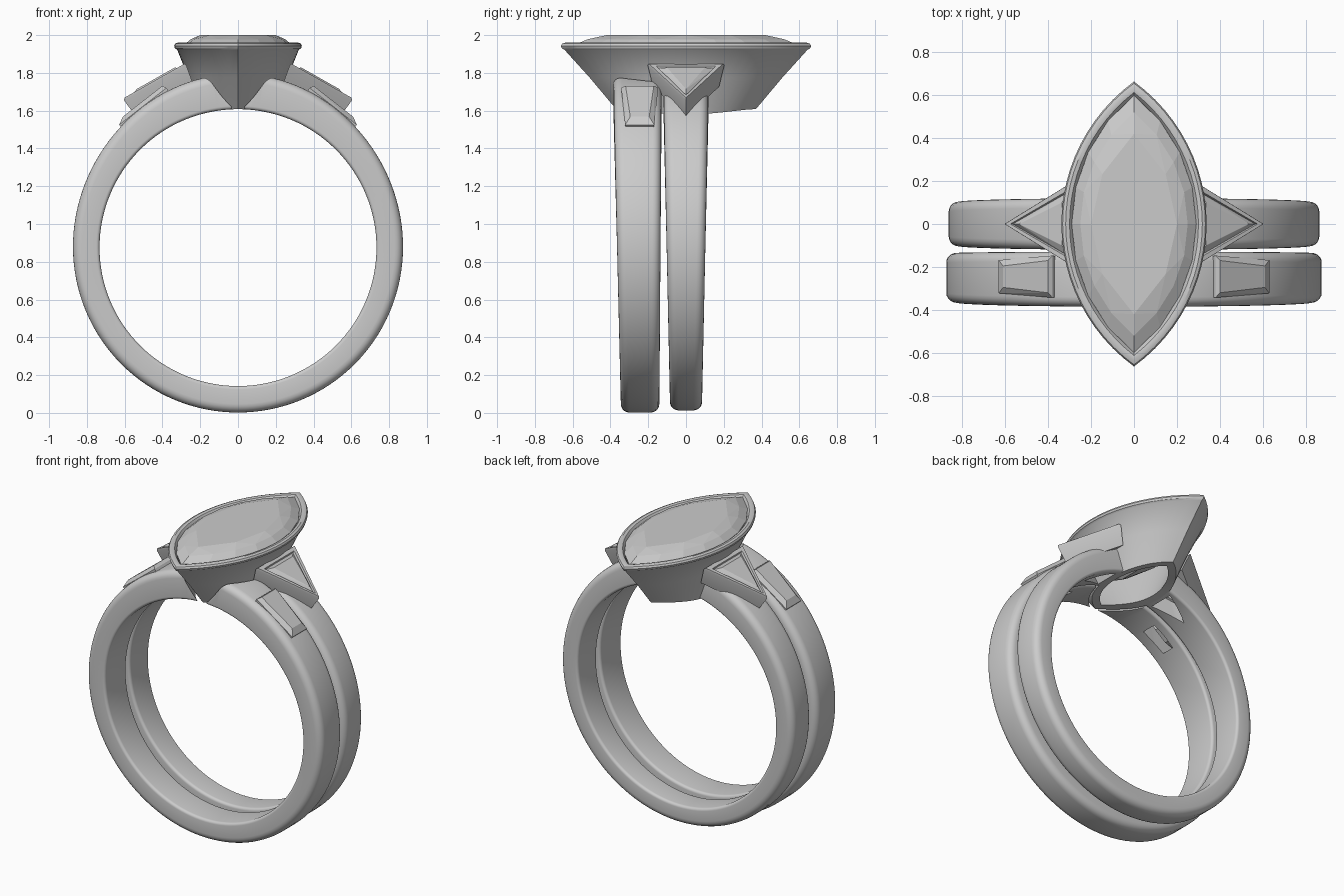
import bpy, bmesh, math
from mathutils import Matrix, Vector

if "Cube" in bpy.data.objects:
    bpy.data.objects.remove(bpy.data.objects["Cube"])

CZ, RIN = 0.875, 0.733          # finger-hole centre height and radius


def finish(bm, name, mirror=False):
    bmesh.ops.recalc_face_normals(bm, faces=bm.faces)
    me = bpy.data.meshes.new(name)
    bm.to_mesh(me)
    bm.free()
    ob = bpy.data.objects.new(name, me)
    bpy.context.collection.objects.link(ob)
    if mirror:
        ob.modifiers.new("mirror", 'MIRROR').use_clip = False
    return ob


def loft(name, rings, mirror=False):
    """Skin closed rings, joining the last ring back to the first."""
    bm = bmesh.new()
    vs = [[bm.verts.new(p) for p in r] for r in rings]
    n = len(vs[0])
    for i, a in enumerate(vs):
        b = vs[(i + 1) % len(vs)]
        for j in range(n):
            k = (j + 1) % n
            bm.faces.new((a[j], a[k], b[k], b[j]))
    return finish(bm, name, mirror)


def hull(name, pts, mirror=False):
    bm = bmesh.new()
    for p in pts:
        bm.verts.new(p)
    res = bmesh.ops.convex_hull(bm, input=bm.verts[:])
    junk = [v for v in res["geom_interior"] if isinstance(v, bmesh.types.BMVert)]
    bmesh.ops.delete(bm, geom=junk, context='VERTS')
    bmesh.ops.dissolve_limit(bm, angle_limit=0.01, verts=bm.verts[:], edges=bm.edges[:])
    return finish(bm, name, mirror)


def marquise(L, W, z, n=24):
    """Two-arc pointed oval; z=None follows the finger hole."""
    R = (L * L + W * W) / (2 * W)
    phi = math.asin(L / R)
    half = []
    for i in range(n):
        a = -phi + 2 * phi * i / n
        half.append((R * math.cos(a) - (R - W), R * math.sin(a)))
    pts = half + [(-x, -y) for x, y in half]
    return [Vector((x, y, CZ + math.sqrt(RIN**2 - x * x) if z is None else z)) for x, y in pts]


def band(name, y0, y1, h0, h1, out):
    rings = []
    steps = 128
    for i in range(steps):
        t = 2 * math.pi * i / steps
        u = (1 - math.cos(t)) / 2                 # 0 at the bottom, 1 at the top
        ro = out + 0.047 * u**6
        yc, hw = y0 + (y1 - y0) * u, h0 + (h1 - h0) * u
        ring = []
        for sy, sr, start, rad in ((1, 1, 0, .045), (-1, 1, 90, .045),
                                   (-1, -1, 180, .018), (1, -1, 270, .018)):
            for k in range(6):
                a = math.radians(start + 18 * k)
                y = yc + sy * (hw - rad) + rad * math.cos(a)
                r = (ro - rad if sr > 0 else RIN + rad) + rad * math.sin(a)
                ring.append((r * math.sin(t), y, CZ - r * math.cos(t)))
        rings.append(ring)
    return loft(name, rings)


def cut(ob, cutter):
    m = ob.modifiers.new("cut", 'BOOLEAN')
    m.operation, m.solver, m.object = 'DIFFERENCE', 'EXACT', cutter


def seat_cutter(name, g):
    f = lambda z: marquise(.37 + g + .81 * (z - 1.61), .20 + g * .7 + .38 * (z - 1.61), z)
    return hull(name, f(1.5) + f(2.05))


def place(mat, pts):
    return [mat @ Vector(p) for p in pts]


# Two bands
front_band = band("front_band", -.243, -.257, .102, .128, .873)
back_band = band("back_band", 0, 0, .085, .12, .862)

# Bezel cup for the pointed oval stone
bezel = loft("marquise_bezel", [marquise(*s) for s in (
    (.37, .20, None), (.51, .262, 1.775), (.643, .322, 1.922), (.657, .334, 1.930),
    (.663, .338, 1.943), (.655, .332, 1.955), (.635, .318, 1.961), (.612, .300, 1.957),
    (.598, .288, 1.943), (.575, .272, 1.900), (.31, .150, None))])

# Centre stone
hull("marquise_stone", marquise(.42, .20, 2.0, 4) + marquise(.52, .25, 1.978, 8)
     + marquise(.60, .290, 1.945, 8) + marquise(.59, .284, 1.925, 8)
     + marquise(.36, .16, 1.79, 4) + [(0, .12, 1.70), (0, -.12, 1.70)])


# Triangular side settings on the back band
def tri(tip, base, half, z):
    return [(tip, 0, z), (base, half, z), (base, -half, z)]


tm = Matrix.Translation((.445, 0, 1.757)) @ Matrix.Rotation(math.radians(29.5), 4, 'Y')
collet = loft("triangle_collets", [place(tm, tri(*s)) for s in (
    (.175, -.17, .175, -.13), (.188, -.19, .203, -.012), (.180, -.185, .196, 0),
    (.150, -.16, .157, 0), (.142, -.155, .148, -.015), (.09, -.12, .09, -.13))], True)
hull("triangle_stones", place(tm, tri(.10, -.13, .10, .008) + tri(.145, -.157, .15, -.012)
                              + tri(.01, -.06, .03, -.12)), True)
tri_cut = hull("triangle_cutter", place(tm, tri(.142, -.155, .148, .05)
                                        + tri(.08, -.11, .08, -.30)), True)


# Tapered baguettes on the front band
def bag(x0, x1, h0, h1, z):
    return [(x0, h0, z), (x0, -h0, z), (x1, h1, z), (x1, -h1, z)]


bm_ = Matrix.Translation((.505, -.245, 1.622)) @ Matrix.Rotation(math.radians(38), 4, 'Y')
hull("baguette_stones", place(bm_, bag(-.15, .115, .075, .05, .022) + bag(-.16, .158, .098, .077, 0)
                              + bag(-.158, .156, .096, .075, -.02)
                              + bag(-.05, .05, .02, .02, -.12)), True)
bag_cut = hull("baguette_cutter", place(bm_, bag(-.155, .152, .092, .072, .06)
                                        + bag(-.07, .07, .04, .035, -.25)), True)

# Openings in the bands for the stones
wide, tight = seat_cutter("wide_cutter", .03), seat_cutter("tight_cutter", -.01)
for ob, cutters in ((front_band, (wide, bag_cut)), (back_band, (tight, tri_cut)),
                    (collet, (tight,))):
    for c in cutters:
        cut(ob, c)

# Bake modifiers, then shade metal smooth and leave stones faceted
helpers = [wide, tight, bag_cut, tri_cut]
for c in helpers:
    c.hide_render = True
for ob in [o for o in bpy.context.scene.objects if o not in helpers]:
    bpy.ops.object.select_all(action='DESELECT')
    ob.select_set(True)
    bpy.context.view_layer.objects.active = ob
    bpy.ops.object.convert(target='MESH')
    if "stone" not in ob.name:
        bpy.ops.object.shade_smooth_by_angle(angle=math.radians(35))
for c in helpers:
    bpy.data.objects.remove(c)
